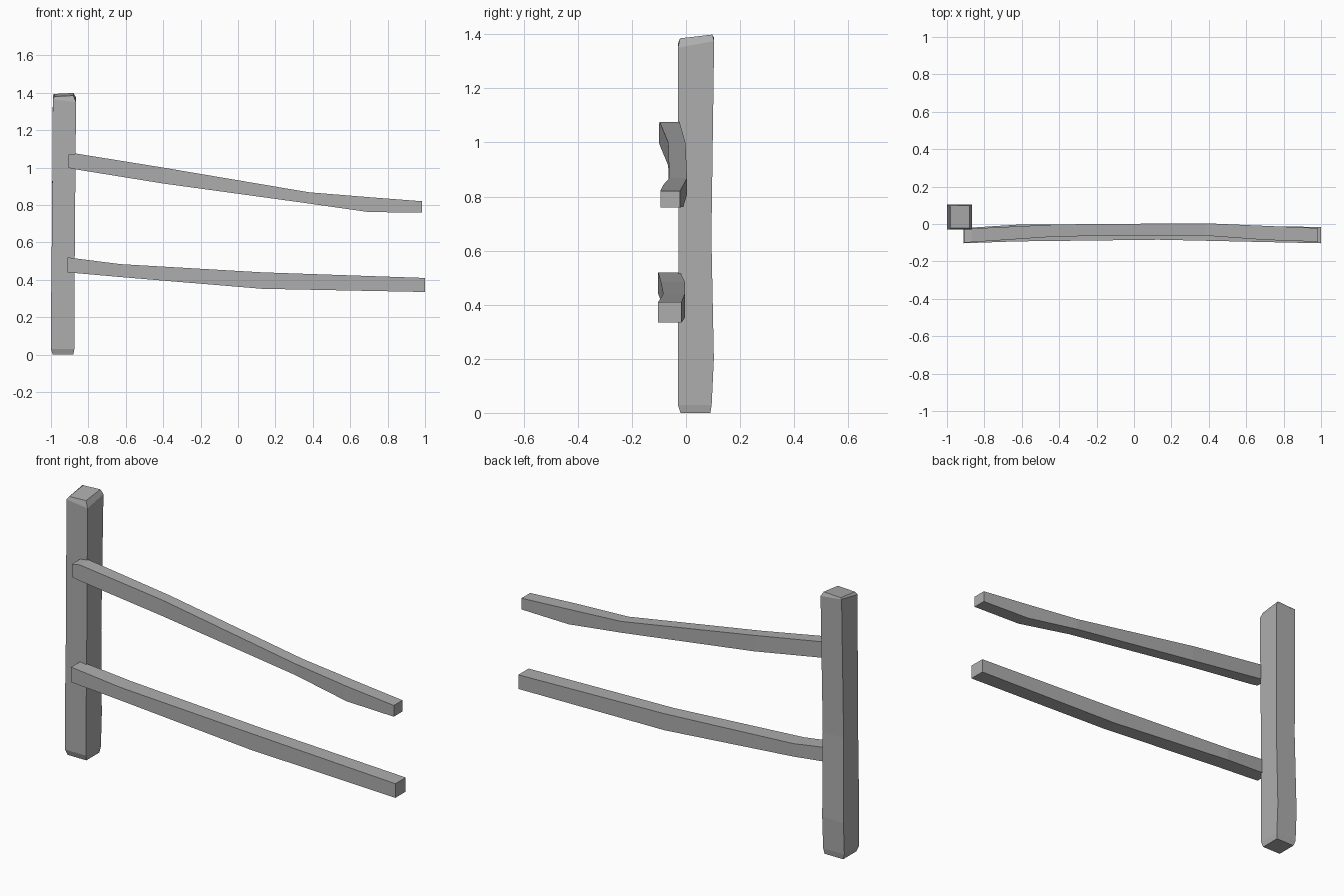
import bpy
import bmesh

cube = bpy.data.objects.get("Cube")
if cube:
    bpy.data.objects.remove(cube, do_unlink=True)

grey = bpy.data.materials.new("weathered_grey")
colour = (0.42, 0.42, 0.42, 1)
grey.diffuse_color = colour
grey.use_nodes = True
grey.node_tree.nodes["Principled BSDF"].inputs["Base Color"].default_value = colour


def loft(name, rings):
    """Join four-cornered rings into a closed, flat-faced timber."""
    bm = bmesh.new()
    loops = [[bm.verts.new(p) for p in ring] for ring in rings]
    for a, b in zip(loops, loops[1:]):
        for i in range(4):
            j = (i + 1) % 4
            bm.faces.new((a[i], a[j], b[j], b[i]))
    bm.faces.new(loops[0][::-1])
    bm.faces.new(loops[-1])
    bmesh.ops.recalc_face_normals(bm, faces=bm.faces)
    mesh = bpy.data.meshes.new(name)
    bm.to_mesh(mesh)
    bm.free()
    mesh.materials.append(grey)
    obj = bpy.data.objects.new(name, mesh)
    bpy.context.collection.objects.link(obj)


def rail(name, stations):
    """Stations are x, front y, back y, bottom z, top z."""
    loft(name, [[(x, f, b), (x, k, b), (x, k, t), (x, f, t)]
                for x, f, k, b, t in stations])


def post(name, levels):
    """Levels are left x, right x, front y, back y, z, with tilt along x and y."""
    rings = []
    for x0, x1, y0, y1, z, tx, ty in levels:
        rings.append([(x0, y0, z), (x1, y0, z + tx),
                      (x1, y1, z + tx + ty), (x0, y1, z + ty)])
    loft(name, rings)


# Upright post with worn foot and slanted, chamfered top
post("post", [
    (-0.99, -0.88, -0.02, 0.09, 0.0, 0, 0),
    (-1.0, -0.875, -0.03, 0.095, 0.03, 0, 0),
    (-1.0, -0.875, -0.03, 0.103, 0.2, 0, 0),
    (-0.995, -0.872, -0.028, 0.094, 0.65, 0, 0),
    (-0.99, -0.866, -0.03, 0.104, 1.365, -0.015, 0.025),
    (-0.98, -0.88, -0.022, 0.098, 1.38, 0.005, 0.014),
])

# Bent upper rail
rail("upper_rail", [
    (-0.91, -0.1, -0.03, 1.0, 1.068),
    (-0.865, -0.097, -0.024, 0.99, 1.075),
    (-0.4, -0.066, -0.002, 0.915, 1.0),
    (0.38, -0.062, 0.004, 0.808, 0.868),
    (0.7, -0.085, -0.01, 0.762, 0.842),
    (0.985, -0.095, -0.022, 0.76, 0.82),
])

# Bent lower rail
rail("lower_rail", [
    (-0.912, -0.103, -0.022, 0.44, 0.52),
    (-0.63, -0.093, -0.004, 0.415, 0.484),
    (0.13, -0.084, -0.004, 0.352, 0.44),
    (1.0, -0.103, -0.016, 0.335, 0.41),
])
